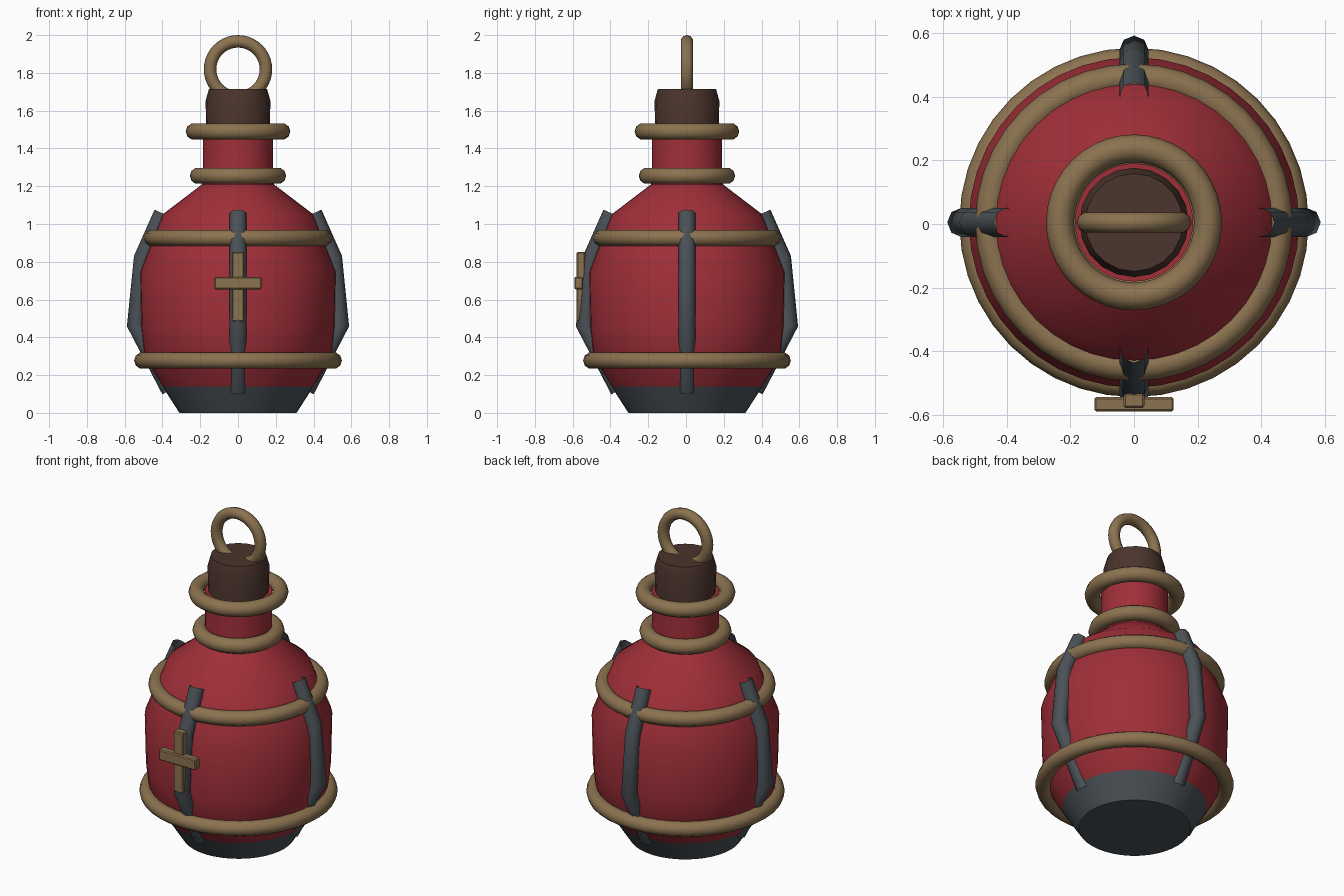
import bpy, bmesh, math
from mathutils import Vector, Matrix

if "Cube" in bpy.data.objects:
    bpy.data.objects.remove(bpy.data.objects["Cube"], do_unlink=True)

CENTRE_Y = 0.005  # the bottle axis sits slightly behind the middle


def material(name, rgb):
    m = bpy.data.materials.new(name)
    m.use_nodes = True
    m.diffuse_color = (*rgb, 1)
    m.node_tree.nodes["Principled BSDF"].inputs["Base Color"].default_value = (*rgb, 1)
    return m


RED = material("red glass", (0.35, 0.028, 0.04))
GREY = material("slate metal", (0.07, 0.084, 0.095))
TAN = material("tan rope", (0.26, 0.17, 0.08))
BROWN = material("brown cork", (0.07, 0.035, 0.026))


def finish(name, bm, mats, angle=40):
    mesh = bpy.data.meshes.new(name)
    bmesh.ops.recalc_face_normals(bm, faces=bm.faces)
    bm.to_mesh(mesh)
    bm.free()
    obj = bpy.data.objects.new(name, mesh)
    bpy.context.collection.objects.link(obj)
    for m in mats:
        mesh.materials.append(m)
    obj.location.y = CENTRE_Y
    bpy.ops.object.select_all(action='DESELECT')
    obj.select_set(True)
    bpy.context.view_layer.objects.active = obj
    bpy.ops.object.shade_smooth_by_angle(angle=math.radians(angle))
    return obj


def bridge(bm, a, b):
    n = len(a)
    for i in range(n):
        bm.faces.new((a[i], a[(i + 1) % n], b[(i + 1) % n], b[i]))


def lathe(name, profile, sides, mats, angle=40):
    """Turn (radius, height) points about the z axis and close both ends."""
    bm = bmesh.new()
    turns = [2 * math.pi * i / sides for i in range(sides)]
    rings = [[bm.verts.new((r * math.cos(t), r * math.sin(t), z)) for t in turns]
             for r, z in profile]
    for a, b in zip(rings, rings[1:]):
        bridge(bm, a, b)
    bm.faces.new(rings[0])
    bm.faces.new(rings[-1])
    return finish(name, bm, mats, angle)


def torus(name, major, minor, z, upright=False, sides=40):
    bm = bmesh.new()
    rings = []
    for i in range(sides):
        t = 2 * math.pi * i / sides
        ring = []
        for j in range(10):
            p = 2 * math.pi * j / 10
            r = major + minor * math.cos(p)
            ring.append(bm.verts.new((r * math.cos(t), r * math.sin(t), minor * math.sin(p))))
        rings.append(ring)
    for i in range(sides):
        bridge(bm, rings[i], rings[(i + 1) % sides])
    if upright:
        bm.transform(Matrix.Rotation(math.pi / 2, 4, 'X'))
    obj = finish(name, bm, [TAN], 60)
    obj.location.z = z
    return obj


def strap(name, path, radius, turn):
    """Open eight-sided tube along a (radius, height) path, turned about z."""
    bm = bmesh.new()
    pts = [Vector((r, 0, z)) for r, z in path]
    side = Vector((0, 1, 0))
    rings = []
    for i, p in enumerate(pts):
        before = (p - pts[max(i - 1, 0)]).normalized()
        after = (pts[min(i + 1, len(pts) - 1)] - p).normalized()
        along = (before + after).normalized()
        out = side.cross(along)
        ring = []
        for j in range(8):
            a = math.pi * j / 4
            ring.append(bm.verts.new(p + radius * (math.cos(a) * out + math.sin(a) * side)))
        rings.append(ring)
    for a, b in zip(rings, rings[1:]):
        bridge(bm, a, b)
    bm.transform(Matrix.Rotation(turn, 4, 'Z'))
    return finish(name, bm, [GREY], 50)


def bar(name, size, location):
    bm = bmesh.new()
    bmesh.ops.create_cube(bm, size=1)
    bm.transform(Matrix.Diagonal((*size, 1)))
    bmesh.ops.bevel(bm, geom=bm.edges[:], offset=0.006, segments=1, affect='EDGES')
    obj = finish(name, bm, [TAN], 30)
    obj.location = location
    return obj


# Bottle body with a grey foot
body = lathe("bottle_body", [(0.31, 0), (0.40, 0.14), (0.46, 0.24), (0.50, 0.33),
                             (0.513, 0.45), (0.52, 0.745), (0.40, 1.05), (0.19, 1.21),
                             (0.186, 1.25), (0.186, 1.5), (0.16, 1.5)], 40, [RED, GREY])
for face in body.data.polygons:
    if face.center.z < 0.13:
        face.material_index = 1

# Cork stopper and its pull ring
lathe("cork", [(0.165, 1.42), (0.172, 1.65), (0.154, 1.715)], 20, [BROWN], 25)
torus("pull_ring", 0.148, 0.033, 1.819, upright=True)

# Rope hoops
for name, outer, minor, z in (("lower_hoop", 0.55, 0.044, 0.277),
                              ("upper_hoop", 0.50, 0.044, 0.926),
                              ("neck_hoop", 0.255, 0.044, 1.255),
                              ("rim_hoop", 0.277, 0.044, 1.49)):
    torus(name, outer - minor, minor, z)

# Four vertical metal straps
STRAP_PATH = [(0.36, 0.12), (0.543, 0.467), (0.506, 0.82), (0.40, 1.057)]
for i, name in enumerate(("left_strap", "back_strap", "right_strap", "front_strap")):
    strap(name, STRAP_PATH, 0.046, i * math.pi / 2)

# Crossed bars on the front strap
bar("upright_bar", (0.066, 0.046, 0.37), (0, -0.556, 0.668))
bar("cross_bar", (0.25, 0.045, 0.066), (0, -0.568, 0.687))
